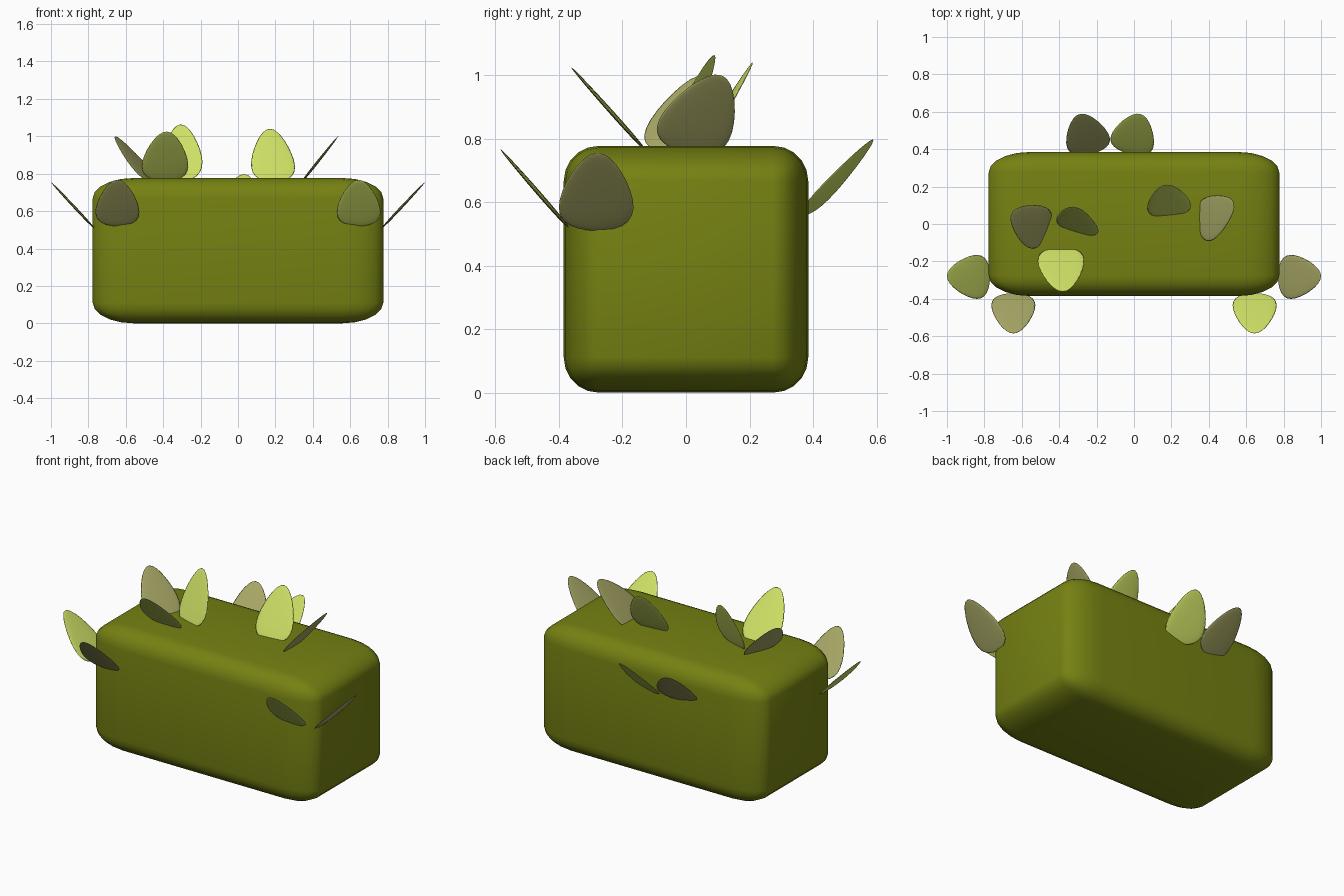
import bpy
import bmesh
from mathutils import Vector, Matrix

if "Cube" in bpy.data.objects:
    bpy.data.objects.remove(bpy.data.objects["Cube"], do_unlink=True)


def make_material(name, rgb):
    mat = bpy.data.materials.new(name)
    mat.use_nodes = True
    colour = (*rgb, 1.0)
    mat.diffuse_color = colour
    bsdf = next(n for n in mat.node_tree.nodes if n.type == "BSDF_PRINCIPLED")
    bsdf.inputs["Base Color"].default_value = colour
    return mat


def add_object(name, bm, mat):
    mesh = bpy.data.meshes.new(name)
    for face in bm.faces:
        face.smooth = True
    bm.to_mesh(mesh)
    bm.free()
    mesh.materials.append(mat)
    obj = bpy.data.objects.new(name, mesh)
    bpy.context.collection.objects.link(obj)
    return obj


hedge_green = make_material("hedge green", (0.18, 0.22, 0.006))
bright_leaf = make_material("bright leaf green", (0.62, 0.74, 0.13))
olive_leaf = make_material("dull olive", (0.38, 0.38, 0.13))

# Rounded block, stretched sideways after bevelling
bm = bmesh.new()
bmesh.ops.create_cube(bm, size=1.0)
bmesh.ops.scale(bm, vec=(0.777, 0.77, 0.777), verts=bm.verts)
block = add_object("hedge_block", bm, hedge_green)
block.location.z = 0.3885
block.scale.x = 2.0
bevel = block.modifiers.new("rounded edges", "BEVEL")
bevel.width = 0.11
bevel.segments = 5
bevel.limit_method = "NONE"


def add_leaf(name, base, tip, across, mat, half_width=0.115, half_thick=0.007):
    """Thin egg-shaped leaf running from base to tip."""
    base, tip = Vector(base), Vector(tip)
    along = (tip - base).normalized()
    across = Vector(across)
    across = (across - along * across.dot(along)).normalized()
    normal = across.cross(along)
    half_len = (tip - base).length / 2
    bm = bmesh.new()
    bmesh.ops.create_uvsphere(bm, u_segments=20, v_segments=14, radius=1.0)
    bmesh.ops.rotate(bm, verts=bm.verts, matrix=Matrix.Rotation(-1.5707963, 3, "X"))
    for v in bm.verts:
        y = v.co.y
        taper = 1 - 0.22 * y
        v.co.x *= half_width * taper
        v.co.z *= half_thick
        v.co.y = (y - 0.2 * (1 - y * y)) * half_len
    frame = Matrix((across, along, normal)).transposed().to_4x4()
    bm.transform(Matrix.Translation((base + tip) / 2) @ frame)
    return add_object(name, bm, mat)


# Corner leaves, mirrored with the two colours swapped
for side, label in ((1, "left"), (-1, "right")):
    front_mat = bright_leaf if side > 0 else olive_leaf
    side_mat = olive_leaf if side > 0 else bright_leaf
    add_leaf(f"front_leaf_{label}", (side * 0.645, -0.37, 0.52),
             (side * 0.645, -0.585, 0.767), (1, 0, 0), front_mat)
    add_leaf(f"side_leaf_{label}", (side * 0.77, -0.285, 0.51),
             (side * 1.0, -0.278, 0.755), (0, 1, 0), side_mat)

# Back pair
add_leaf("back_leaf_left", (-0.03, 0.375, 0.56), (0.035, 0.588, 0.797),
         (0.96, -0.26, 0), bright_leaf)
add_leaf("back_leaf_right", (-0.225, 0.375, 0.56), (-0.29, 0.588, 0.797),
         (0.97, 0.2, 0), olive_leaf)

# Top leaves
add_leaf("top_leaf_left_inner", (0.195, 0.04, 0.755), (0.17, 0.21, 1.04),
         (1, 0.1, 0), bright_leaf)
add_leaf("top_leaf_left_outer", (0.34, -0.01, 0.755), (0.535, 0.11, 1.0),
         (0, 1, 0), olive_leaf)
add_leaf("top_leaf_right_inner", (-0.3, -0.05, 0.755), (-0.31, 0.09, 1.063),
         (0.95, -0.3, 0), bright_leaf)
add_leaf("top_leaf_right_outer", (-0.46, -0.05, 0.755), (-0.655, 0.055, 1.0),
         (0.38, 0.92, 0), olive_leaf)
add_leaf("top_leaf_right_front", (-0.395, -0.125, 0.76), (-0.38, -0.362, 1.025),
         (1, 0, 0), bright_leaf, half_width=0.122)
